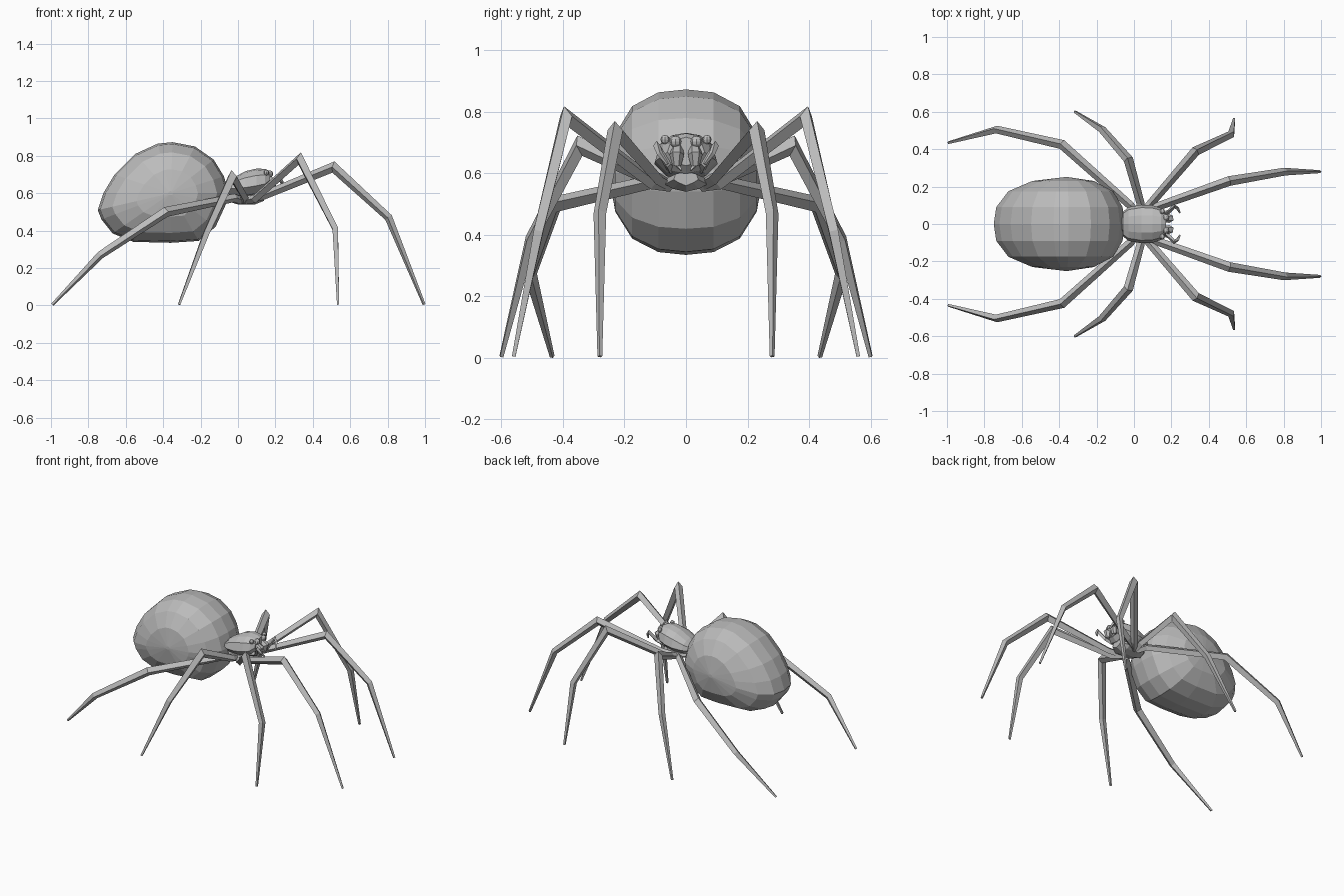
import bpy, bmesh, math
from mathutils import Vector

if "Cube" in bpy.data.objects:
    bpy.data.objects.remove(bpy.data.objects["Cube"])

grey = bpy.data.materials.new("plain grey")
grey.diffuse_color = (0.5, 0.5, 0.5, 1)
grey.use_nodes = True
grey.node_tree.nodes["Principled BSDF"].inputs["Base Color"].default_value = grey.diffuse_color


def finish(name, bm):
    bmesh.ops.recalc_face_normals(bm, faces=bm.faces)
    me = bpy.data.meshes.new(name)
    bm.to_mesh(me)
    bm.free()
    me.materials.append(grey)
    ob = bpy.data.objects.new(name, me)
    bpy.context.collection.objects.link(ob)
    return ob


def loft(name, rings):
    """Skin closed rings of points and cap both ends."""
    bm = bmesh.new()
    rows = [[bm.verts.new(p) for p in r] for r in rings]
    n = len(rows[0])
    for a, b in zip(rows, rows[1:]):
        for i in range(n):
            j = (i + 1) % n
            bm.faces.new((a[i], a[j], b[j], b[i]))
    bm.faces.new(rows[0])
    bm.faces.new(rows[-1])
    return finish(name, bm)


def limb(name, points, radii, sides=4):
    """Tapered faceted tube with mitred joints."""
    pts = [Vector(p) for p in points]
    rings = []
    for i, p in enumerate(pts):
        d0 = (p - pts[max(i - 1, 0)]).normalized()
        d1 = (pts[min(i + 1, len(pts) - 1)] - p).normalized()
        t = (d0 + d1).normalized()
        out = Vector((pts[-1].x - pts[0].x, pts[-1].y - pts[0].y, 0))
        side = out.cross(Vector((0, 0, 1))).normalized()
        side = (side - t * side.dot(t)).normalized()
        up = side.cross(t)
        k = 1 / max(0.75, t.dot(d1 if d1.length else d0))
        rings.append([p + radii[i] * (side * math.cos(a) + up * math.sin(a) * k)
                      for a in (math.tau * j / sides for j in range(sides))])
    return loft(name, rings)


def ball(name, centre, size, u=8, v=6):
    bm = bmesh.new()
    bmesh.ops.create_uvsphere(bm, u_segments=u, v_segments=v, radius=1)
    for w in bm.verts:
        w.co = Vector(centre) + Vector([w.co[i] * size[i] for i in range(3)])
    return finish(name, bm)


# Abdomen: side outline shrinking towards a pole on each flank
outline = [(-.75, .51), (-.72, .60), (-.66, .70), (-.55, .81), (-.43, .865),
           (-.35, .873), (-.23, .85), (-.13, .78), (-.075, .69), (-.05, .60),
           (-.065, .54), (-.12, .42), (-.21, .345), (-.36, .335), (-.56, .34),
           (-.67, .385), (-.73, .46)]
cx, cz = -.36, .60
steps = [(.25, .04), (.23, .47), (.175, .80), (.09, .965)]
steps = [(-y, s) for y, s in steps] + [(0, 1)] + steps[::-1]
loft("abdomen", [[(cx + (x - cx) * s, y, cz + (z - cz) * s) for x, z in outline]
                 for y, s in steps])


# Head shell and sternum: stations along x of half width, bottom, middle, top
def section(x, w, lo, mid, hi):
    h = [(0, lo), (.6 * w, lo + .01), (w, mid), (.85 * w, mid + .6 * (hi - mid)),
         (.45 * w, hi - .008), (0, hi)]
    return [(x, y, z) for y, z in h] + [(x, -y, z) for y, z in h[-2:0:-1]]


loft("carapace", [section(*s) for s in (
    (-.06, .065, .59, .62, .655), (-.03, .09, .58, .625, .68),
    (.04, .103, .58, .63, .718), (.10, .10, .59, .64, .732),
    (.145, .085, .60, .65, .73), (.17, .06, .625, .67, .718))])
loft("sternum", [section(*s) for s in (
    (-.05, .04, .555, .575, .60), (0, .07, .54, .565, .60),
    (.09, .07, .54, .565, .60), (.14, .04, .56, .58, .61))])
# Narrow waist joining the head to the abdomen
limb("waist", [(-.10, 0, .61), (-.03, 0, .61)], [.04, .045], 8)

# Leg joints on one side, from hip to foot
legs = {
    "front_leg": [(.05, .06, .565), (.13, .095, .585), (.51, .23, .74), (.805, .28, .47), (.995, .28, .005)],
    "second_leg": [(.04, .05, .56), (.09, .11, .57), (.33, .39, .785), (.52, .48, .41), (.535, .56, .005)],
    "third_leg": [(.03, .05, .56), (.035, .11, .58), (-.03, .345, .69), (-.17, .505, .385), (-.315, .60, .005)],
    "rear_leg": [(.02, .05, .56), (-.02, .10, .575), (-.385, .425, .50), (-.735, .505, .27), (-.992, .435, .005)],
}
for s, side in ((1, "left"), (-1, "right")):
    def m(p):
        return (p[0], p[1] * s, p[2])
    for name, pts in legs.items():
        limb(f"{side}_{name}", [m(p) for p in pts], [.02, .022, .026, .021, .008])
    # Eyes
    ball(f"{side}_main_eye", m((.17, .034, .703)), (.018, .019, .019))
    ball(f"{side}_side_eye", m((.152, .068, .71)), (.014, .015, .015))
    # Jaws with small fangs
    limb(f"{side}_jaw", [m((.155, .028, .685)), m((.188, .03, .66)), m((.185, .03, .625))],
         [.018, .024, .014], 6)
    limb(f"{side}_fang", [m((.185, .03, .63)), m((.195, .015, .61))], [.009, .003])
    # Feelers beside the jaws
    limb(f"{side}_feeler", [m((.12, .05, .61)), m((.18, .06, .63)), m((.215, .095, .69)),
                            m((.232, .085, .665)), m((.245, .06, .63))],
         [.013, .013, .012, .010, .005])
